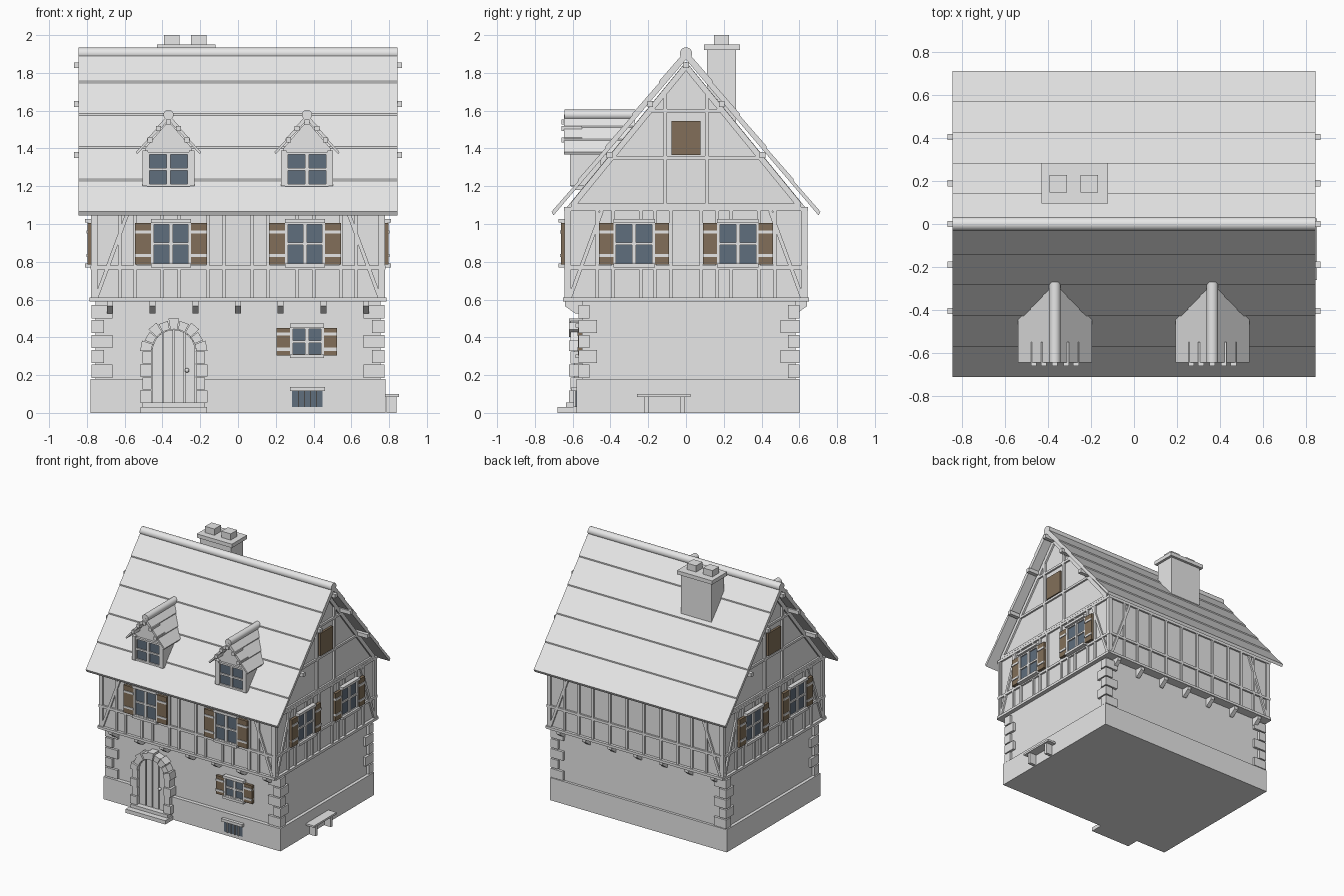
import bpy, bmesh
from math import pi, sin, cos, sqrt, radians
from mathutils import Matrix, Vector

cube = bpy.data.objects.get("Cube")
if cube:
    bpy.data.objects.remove(cube, do_unlink=True)


def material(name, rgb):
    mat = bpy.data.materials.new(name)
    mat.use_nodes = True
    mat.diffuse_color = (*rgb, 1)
    mat.node_tree.nodes["Principled BSDF"].inputs["Base Color"].default_value = (*rgb, 1)
    return mat


GREY = material("light grey", (0.8, 0.8, 0.8))
GLASS = material("slate blue glass", (0.117, 0.156, 0.205))
WOOD = material("brown wood", (0.223, 0.159, 0.1))

# Facade frames: local axes are along the wall, outwards, up
FRONT = Matrix.Diagonal((1, -1, 1, 1))
LEFT, BACK, RIGHT = (Matrix.Rotation(radians(a), 4, "Z") @ FRONT for a in (90, 180, -90))
parts = {}


def mesh_for(name, mat):
    return parts.setdefault(name, (bmesh.new(), mat))[0]


def prism(name, mat, outline, depth, frame=FRONT):
    """Extrude an outline drawn on a facade between two depths."""
    bm = mesh_for(name, mat)
    near, far = ([bm.verts.new(frame @ Vector((u, d, z))) for u, z in outline] for d in depth)
    bm.faces.new(near)
    bm.faces.new(far[::-1])
    for i in range(len(near)):
        bm.faces.new((near[i - 1], near[i], far[i], far[i - 1]))


def box(name, mat, u, depth, z, frame=FRONT):
    prism(name, mat, [(u[0], z[0]), (u[1], z[0]), (u[1], z[1]), (u[0], z[1])], depth, frame)


def beam(name, start, end, width, depth, frame):
    a, b = Vector(start), Vector(end)
    side = (b - a).orthogonal().normalized() * width / 2
    prism(name, GREY, [a + side, b + side, b - side, a - side], depth, frame)


def rod(name, radius, center, length, axis):
    turn = Matrix.Rotation(pi / 2, 4, "Y" if axis == "X" else "X")
    bmesh.ops.create_cone(mesh_for(name, GREY), cap_ends=True, segments=20, radius1=radius,
                          radius2=radius, depth=length, matrix=Matrix.Translation(center) @ turn)


def roof(name, half, top, eave, courses, lift, thick, depth, frame):
    """Gabled roof whose courses overlap in small steps."""
    slope = []
    for i in range(courses):
        for t, up in ((i, 0), (i + 1, lift)):
            slope.append((half * t / courses, top + (eave - top) * t / courses + up))
    left = [(-u, z) for u, z in slope[:0:-1]]
    under = [(half, eave - lift), (0, top - thick), (-half, eave - lift)]
    under[0:1] = [(half - lift, eave - lift)]
    under[-1:] = [(lift - half, eave - lift)]
    prism(name, GREY, left + slope + under, depth, frame)


def window(u, z, half, wall, frame, shutter=0.08):
    mid, out = (z[0] + z[1]) / 2, half + 0.015
    box("window_glass", GLASS, (u - half, u + half), (wall - 0.02, wall + 0.008), z, frame)
    bars = [(s * half, s * out) for s in (-1, 1)] + [(-0.01, 0.01)]
    for a, b in bars:
        box("window_frames", GREY, (u + a, u + b), (wall - 0.02, wall + 0.02), z, frame)
    for h in (z[0], mid, z[1]):
        box("window_frames", GREY, (u - out, u + out), (wall - 0.02, wall + 0.018), (h - 0.007, h + 0.007), frame)
    if not shutter:
        return
    for h in (z[0] - 0.005, z[1] + 0.012):
        box("window_sills", GREY, (u - out, u + out), (wall, wall + 0.035), (h - 0.01, h + 0.01), frame)
    for s in (-1, 1):
        span = (u + s * out, u + s * (out + shutter))
        box("shutters", WOOD, span, (wall, wall + 0.022), z, frame)
        for t in (0.22, 0.78):
            h = z[0] + t * (z[1] - z[0])
            box("shutter_straps", GREY, span, (wall, wall + 0.027), (h - 0.008, h + 0.008), frame)


# Masonry ground floor
box("plinth", GREY, (-0.78, 0.78), (-0.6, 0.58), (0, 0.18))
box("ground_floor", GREY, (-0.755, 0.755), (-0.58, 0.55), (0.18, 0.6))
for row in range(5):
    z = 0.185 + 0.079 * row
    wide, deep = (0.065, 0.1) if row % 2 else (0.11, 0.06)
    for s in (-1, 1):
        for face in (0.57, -0.6):
            inner = face - deep if face > 0 else face + deep
            box("corner_stones", GREY, (s * 0.775, s * (0.775 - wide)), (face, inner), (z, z + 0.07))

# Timbered upper floor with gables
prism("upper_walls", GREY, [(-0.63, 0.59), (0.63, 0.59), (0.63, 1.09), (0, 1.86), (-0.63, 1.09)], (-0.765, 0.765), LEFT)
for frame, half, wall, posts in (
        (FRONT, 0.78, 0.63, (0.075, 0.16, 0.31, 0.4, 0.545, 0.625)),
        (BACK, 0.78, 0.63, (0.075, 0.225, 0.375, 0.5, 0.625)),
        (LEFT, 0.645, 0.765, (0.08, 0.165, 0.24, 0.385, 0.47)),
        (RIGHT, 0.645, 0.765, (0.08, 0.165, 0.24, 0.385, 0.47))):
    depth = (wall - 0.02, wall + 0.013)
    for z, extra in ((0.6, 0.008), (0.77, 0), (1.08, 0)):
        box("timber_rails", GREY, (-half, half), (wall - 0.02, wall + 0.014 + extra), (z - 0.01, z + 0.01), frame)
    for s in (-1, 1):
        for u in posts + (half - 0.013,):
            box("timber_posts", GREY, (s * u - 0.009, s * u + 0.009), depth, (0.6, 1.08), frame)
        beam("timber_braces", (s * (half - 0.03), 0.61), (s * (half - 0.2), 1.07), 0.02, depth, frame)
for s in (-1, 1):
    for i in range(-3, 4):
        x = i * 0.226
        prism("corbels", GREY, [(s * 0.54, 0.59), (s * 0.64, 0.59), (s * 0.64, 0.565), (s * 0.585, 0.525), (s * 0.54, 0.525)],
              (x - 0.016, x + 0.016), LEFT)

# Gable timbers, hatches and purlin ends
for frame in (LEFT, RIGHT):
    depth = (0.75, 0.779)
    for z, half in ((1.1, 0.61), (1.35, 0.4), (1.6, 0.2)):
        box("gable_rails", GREY, (-half, half), depth, (z - 0.009, z + 0.009), frame)
    for s in (-1, 1):
        box("gable_posts", GREY, (s * 0.1, s * 0.12), depth, (1.1, 1.7), frame)
        beam("gable_rafters", (s * 0.6, 1.1), (0, 1.835), 0.03, depth, frame)
    for u, z in ((-0.405, 1.365), (-0.19, 1.635), (0, 1.84), (0.19, 1.635), (0.405, 1.365)):
        box("purlin_ends", GREY, (u - 0.015, u + 0.015), (0.7, 0.868), (z - 0.015, z + 0.015), frame)
    box("gable_hatches", WOOD, (-0.077, 0.077), (0.75, 0.782), (1.365, 1.545), frame)
    for u in (-0.275, 0.275):
        window(u, (0.785, 1.005), 0.095, 0.775, frame, 0.075)

# Main roof, ridge and chimney
roof("main_roof", 0.712, 1.92, 1.055, 5, 0.01, 0.05, (-0.845, 0.845), LEFT)
rod("main_ridge", 0.032, (0, 0, 1.903), 1.69, "X")
box("chimney_shaft", GREY, (-0.41, -0.14), (-0.265, -0.11), (1.4, 1.92))
box("chimney_cap", GREY, (-0.43, -0.12), (-0.285, -0.095), (1.92, 1.95))
for x in (-0.352, -0.208):
    box("chimney_pots", GREY, (x - 0.041, x + 0.041), (-0.228, -0.147), (1.95, 2.0))

# Dormers
for x in (-0.368, 0.365):
    frame = FRONT @ Matrix.Translation((x, 0, 0))
    prism("dormer_walls", GREY, [(-0.125, 1.18), (0.125, 1.18), (0.125, 1.4), (0, 1.545), (-0.125, 1.4)], (0.3, 0.59), frame)
    roof("dormer_roofs", 0.172, 1.58, 1.375, 3, 0.006, 0.03, (0.27, 0.645), frame)
    rod("dormer_ridges", 0.027, (x, -0.457, 1.578), 0.375, "Y")
    window(0, (1.205, 1.375), 0.1, 0.59, frame, 0)
    for s in (-1, 1):
        box("dormer_posts", GREY, (s * 0.108, s * 0.137), (0.45, 0.615), (1.2, 1.39), frame)
    for u, z in ((-0.098, 1.445), (-0.053, 1.505), (0, 1.54), (0.053, 1.505), (0.098, 1.445)):
        box("dormer_purlins", GREY, (u - 0.013, u + 0.013), (0.55, 0.66), (z - 0.013, z + 0.013), frame)

# Front windows
for x in (-0.355, 0.355):
    window(x, (0.785, 1.005), 0.09, 0.64, FRONT, 0.085)
window(0.365, (0.305, 0.45), 0.075, 0.55, FRONT, 0.07)

# Cellar window with bars
box("cellar_glass", GLASS, (0.287, 0.448), (0.57, 0.586), (0.03, 0.115))
box("cellar_lintel", GREY, (0.275, 0.46), (0.56, 0.605), (0.115, 0.137))
for i in range(4):
    x = 0.32 + i * 0.032
    box("cellar_bars", GREY, (x - 0.003, x + 0.003), (0.57, 0.595), (0.03, 0.115))

# Arched plank door with stone surround and steps
door = FRONT @ Matrix.Translation((-0.34, 0, 0))
spring, radius = 0.325, 0.118


def arch(r, a0, a1, steps):
    angles = [a0 + (a1 - a0) * i / steps for i in range(steps + 1)]
    return [(r * cos(a), spring + r * sin(a)) for a in angles]


prism("door_back", GREY, [(-radius, 0.05)] + arch(radius, pi, 0, 16) + [(radius, 0.05)], (0.53, 0.583), door)
for i in range(4):
    a = -0.115 + i * 0.0575
    us = [a + 0.003 + t * 0.0129 for t in range(5)]
    tops = [(u, spring + sqrt(max(0, 0.115 ** 2 - u * u))) for u in us]
    prism("door_planks", GREY, [(us[0], 0.055)] + tops + [(us[-1], 0.055)], (0.57, 0.592), door)
bmesh.ops.create_uvsphere(mesh_for("door_knob", GREY), u_segments=12, v_segments=8, radius=0.012,
                          matrix=Matrix.Translation((-0.27, -0.6, 0.225)))
for i in range(9):
    a0, a1 = pi * (i + 0.05) / 9, pi * (i + 0.95) / 9
    outer = 0.165 if i % 2 else 0.178
    prism("arch_stones", GREY, arch(radius, a0, a1, 2) + arch(outer, a1, a0, 1), (0.53, 0.62 - 0.008 * (i % 2)), door)
for i in range(4):
    z = 0.055 + i * 0.0685
    edge = 0.165 if i % 2 else 0.178
    for s in (-1, 1):
        box("jamb_stones", GREY, (s * radius, s * edge), (0.53, 0.62 - 0.008 * (i % 2)), (z, z + 0.064), door)
box("lower_step", GREY, (-0.175, 0.175), (0.55, 0.68), (0, 0.03), door)
box("upper_step", GREY, (-0.165, 0.165), (0.55, 0.635), (0.03, 0.055), door)

# Side bench
box("bench_seat", GREY, (-0.26, 0.025), (0.775, 0.852), (0.085, 0.1), LEFT)
for y in (-0.21, -0.02):
    box("bench_legs", GREY, (y - 0.012, y + 0.012), (0.785, 0.84), (0, 0.085), LEFT)

# Turn the collected parts into objects
for name, (bm, mat) in parts.items():
    bmesh.ops.recalc_face_normals(bm, faces=bm.faces)
    mesh = bpy.data.meshes.new(name)
    bm.to_mesh(mesh)
    bm.free()
    mesh.materials.append(mat)
    mesh.shade_smooth()
    mesh.set_sharp_from_angle(angle=radians(30))
    bpy.context.collection.objects.link(bpy.data.objects.new(name, mesh))
